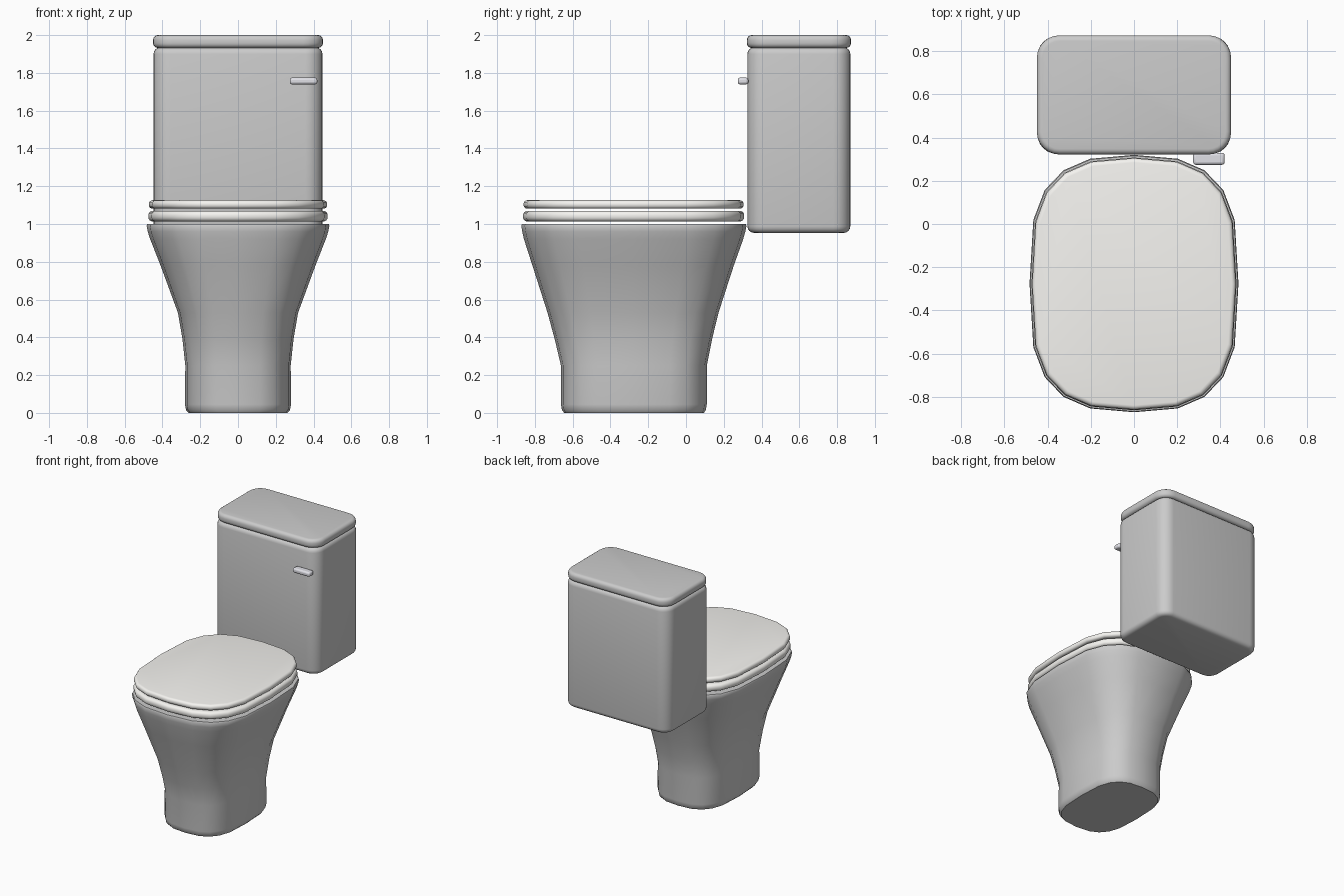
import bpy, bmesh
from math import cos, sin, pi, radians, copysign

if "Cube" in bpy.data.objects:
    bpy.data.objects.remove(bpy.data.objects["Cube"])


def spow(v, p):
    return copysign(abs(v) ** p, v) if abs(v) > 1e-9 else 0.0


def oval(a, y0, y1, z, n=20):
    """Squarish oval ring with half width a, spanning y0..y1."""
    c, b = (y0 + y1) / 2, (y1 - y0) / 2
    return [(a * spow(cos(2 * pi * i / n), 0.74),
             c + b * spow(sin(2 * pi * i / n), 0.6), z) for i in range(n)]


def rounded_rect(a, y0, y1, z, r, seg=6):
    """Rounded rectangle ring with corner radius r."""
    pts = []
    for k, (sx, y) in enumerate(((1, y1 - r), (-1, y1 - r), (-1, y0 + r), (1, y0 + r))):
        for i in range(seg + 1):
            t = pi / 2 * (k + i / seg)
            pts.append((sx * (a - r) + r * cos(t), y + r * sin(t), z))
    return pts


def loft(name, rings, color=None):
    """Skin a stack of rings and cap both ends."""
    bm = bmesh.new()
    rows = [[bm.verts.new(p) for p in ring] for ring in rings]
    n = len(rows[0])
    for lo, hi in zip(rows, rows[1:]):
        for i in range(n):
            j = (i + 1) % n
            bm.faces.new((lo[i], lo[j], hi[j], hi[i]))
    bm.faces.new(rows[0][::-1])
    bm.faces.new(rows[-1])
    mesh = bpy.data.meshes.new(name)
    bm.to_mesh(mesh)
    bm.free()
    ob = bpy.data.objects.new(name, mesh)
    bpy.context.collection.objects.link(ob)
    finish(ob, color)
    return ob


def finish(ob, color):
    bpy.ops.object.select_all(action='DESELECT')
    ob.select_set(True)
    bpy.context.view_layer.objects.active = ob
    bpy.ops.object.shade_smooth_by_angle(angle=radians(40))
    if color:
        mat = bpy.data.materials.new(ob.name + "_colour")
        mat.diffuse_color = (*color, 1)
        mat.use_nodes = True
        mat.node_tree.nodes["Principled BSDF"].inputs["Base Color"].default_value = mat.diffuse_color
        ob.data.materials.append(mat)


def pillow(ring, a, y0, y1, z0, z1, rim, corner=None, steps=4):
    """Slab profile: rings whose top and bottom rims are rounded by rim."""
    rings = []
    for zc, start in ((z0 + rim, -pi / 2), (z1 - rim, 0)):
        for i in range(steps + 1):
            t = start + pi / 2 * i / steps
            d = rim * (1 - cos(t))
            extra = (corner - d,) if corner else ()
            rings.append(ring(a - d, y0 + d, y1 - d, zc + rim * sin(t), *extra))
    return rings


# Pedestal and bowl
bowl_profile = [
    (0.262, -0.645, 0.095, 0.0), (0.275, -0.657, 0.105, 0.015),
    (0.281, -0.662, 0.110, 0.045), (0.279, -0.662, 0.110, 0.25),
    (0.294, -0.695, 0.138, 0.39), (0.318, -0.733, 0.172, 0.53),
    (0.410, -0.813, 0.253, 0.78), (0.465, -0.858, 0.303, 0.92),
    (0.478, -0.867, 0.314, 0.96), (0.484, -0.872, 0.320, 0.99),
    (0.480, -0.868, 0.316, 1.0)]
loft("bowl", [oval(*p) for p in bowl_profile])

# Seat and lid
ivory = (0.92, 0.91, 0.88)
loft("seat", pillow(oval, 0.475, -0.863, 0.308, 1.013, 1.070, 0.024), ivory)
loft("seat_lid", pillow(oval, 0.472, -0.860, 0.305, 1.081, 1.126, 0.02), ivory)

# Tank and its cover
loft("tank", pillow(rounded_rect, 0.447, 0.325, 0.870, 0.953, 1.935, 0.035, 0.09))
loft("tank_cover", pillow(rounded_rect, 0.450, 0.322, 0.874, 1.932, 2.0, 0.026, 0.105))

# Flush lever
bpy.ops.mesh.primitive_cube_add(size=1, location=(0.347, 0.302, 1.757))
lever = bpy.context.object
lever.name = "flush_lever"
lever.scale = (0.146, 0.056, 0.036)
bpy.ops.object.transform_apply(location=False, rotation=False, scale=True)
bevel = lever.modifiers.new("soft_edges", 'BEVEL')
bevel.width = 0.013
bevel.segments = 3
finish(lever, (0.75, 0.75, 0.8))
